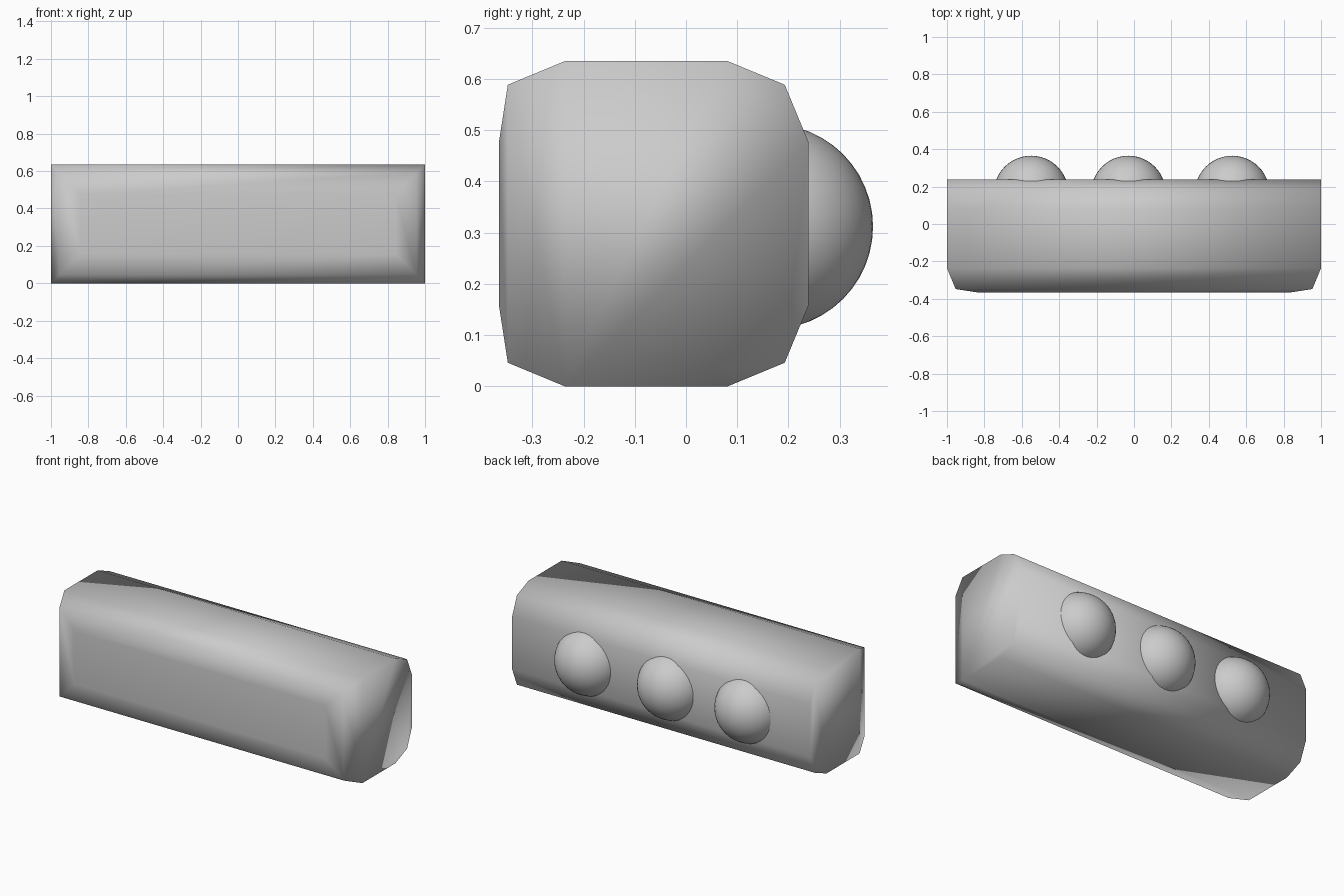
import bpy, bmesh
from mathutils import Vector

if "Cube" in bpy.data.objects:
    bpy.data.objects.remove(bpy.data.objects["Cube"])

BACK, FRONT, HEIGHT = 0.239, -0.394, 0.635
BEVEL = 0.158


def add_object(name, bm):
    for f in bm.faces:
        f.smooth = True
    mesh = bpy.data.meshes.new(name)
    bm.to_mesh(mesh)
    bm.free()
    obj = bpy.data.objects.new(name, mesh)
    bpy.context.collection.objects.link(obj)
    return obj


# Long bar: lengthwise edges and the two upright front edges are rounded
bm = bmesh.new()
bmesh.ops.create_cube(bm, size=1)
for v in bm.verts:
    v.co = Vector((v.co.x * 2,
                   BACK if v.co.y > 0 else FRONT,
                   (v.co.z + 0.5) * HEIGHT))


def is_rounded(edge):
    a, b = (v.co for v in edge.verts)
    lengthwise = abs(a.x - b.x) > 1
    upright_front = abs(a.z - b.z) > 0.1 and a.y < 0
    return lengthwise or upright_front


bmesh.ops.bevel(bm, geom=[e for e in bm.edges if is_rounded(e)], offset=BEVEL,
                offset_type='OFFSET', segments=2, profile=0.5, affect='EDGES')

# The front face is pressed in slightly
for v in bm.verts:
    v.co.y = max(v.co.y, -0.365)
add_object("bar_body", bm)

# Three domes on the back
for i, x in enumerate((-0.55, -0.03, 0.525)):
    bm = bmesh.new()
    bmesh.ops.create_uvsphere(bm, u_segments=48, v_segments=24, radius=0.2)
    dome = add_object(f"dome_{i + 1}", bm)
    dome.location = (x, 0.165, 0.312)
